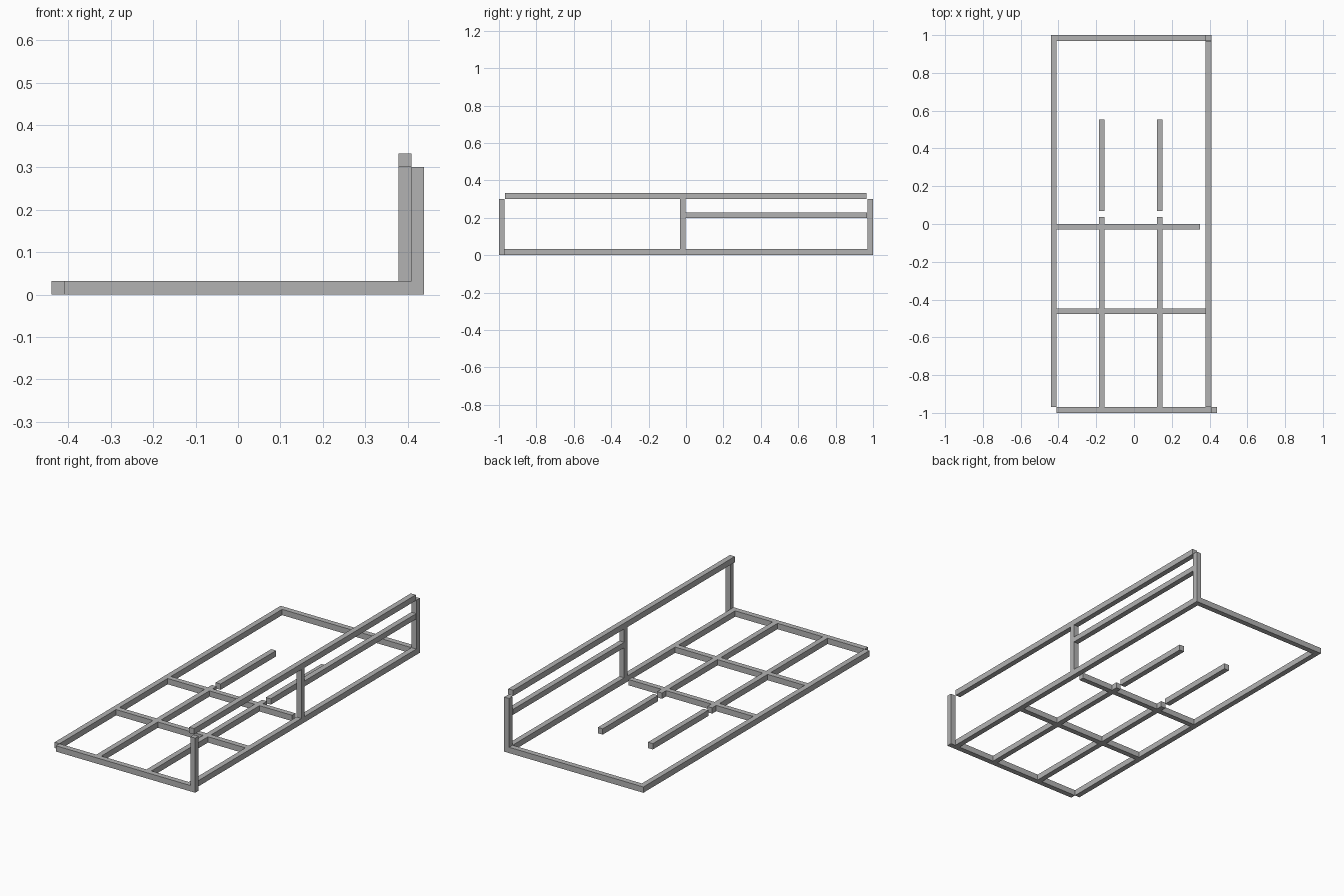
import bpy

cube = bpy.data.objects.get("Cube")
if cube:
    bpy.data.objects.remove(cube, do_unlink=True)

GREY = (0.45, 0.45, 0.45, 1)
mat = bpy.data.materials.new("grey timber")
mat.use_nodes = True
mat.diffuse_color = GREY
mat.node_tree.nodes["Principled BSDF"].inputs["Base Color"].default_value = GREY

H = 0.032   # beam height
POST = 0.301  # post height


def beam(name, x, y, z=(0, H)):
    """Square-cut timber filling the given x, y and z ranges."""
    bpy.ops.mesh.primitive_cube_add(size=1)
    ob = bpy.context.object
    ob.name = ob.data.name = name
    for v in ob.data.vertices:
        v.co = [r[0] if c < 0 else r[1] for c, r in zip(v.co, (x, y, z))]
    ob.data.materials.append(mat)
    return ob


WALL = (0.379, 0.409)
FAR = (-0.44, -0.41)

# Floor frame
beam("right_floor_rail", FAR, (-0.97, 1))
beam("left_floor_rail", WALL, (-0.97, 0.97))
beam("front_floor_beam", (FAR[1], 0.409), (-1, -0.97))
beam("back_floor_beam", (FAR[1], WALL[0]), (0.97, 1))

# Cross beams
beam("front_cross_beam", (FAR[1], WALL[0]), (-0.477, -0.447))
beam("middle_cross_beam", (FAR[1], 0.35), (-0.028, 0.001))

# Joists, in three lengths along each line
for side, x in (("right", (-0.185, -0.155)), ("left", (0.121, 0.151))):
    for part, y in (("front", (-0.97, -0.477)), ("middle", (-0.447, 0.036)),
                    ("back", (0.07, 0.553))):
        beam(f"{side}_{part}_joist", x, y)

# Wall posts and rails
beam("front_post", (0.409, 0.439), (-1, -0.97), (0, POST))
beam("middle_post", WALL, (-0.032, -0.003), (H, POST))
beam("back_post", WALL, (0.97, 1), (0, POST))
beam("top_rail", WALL, (-0.967, 0.965), (POST, 0.333))
beam("middle_rail", WALL, (-0.003, 0.968), (0.198, 0.228))
